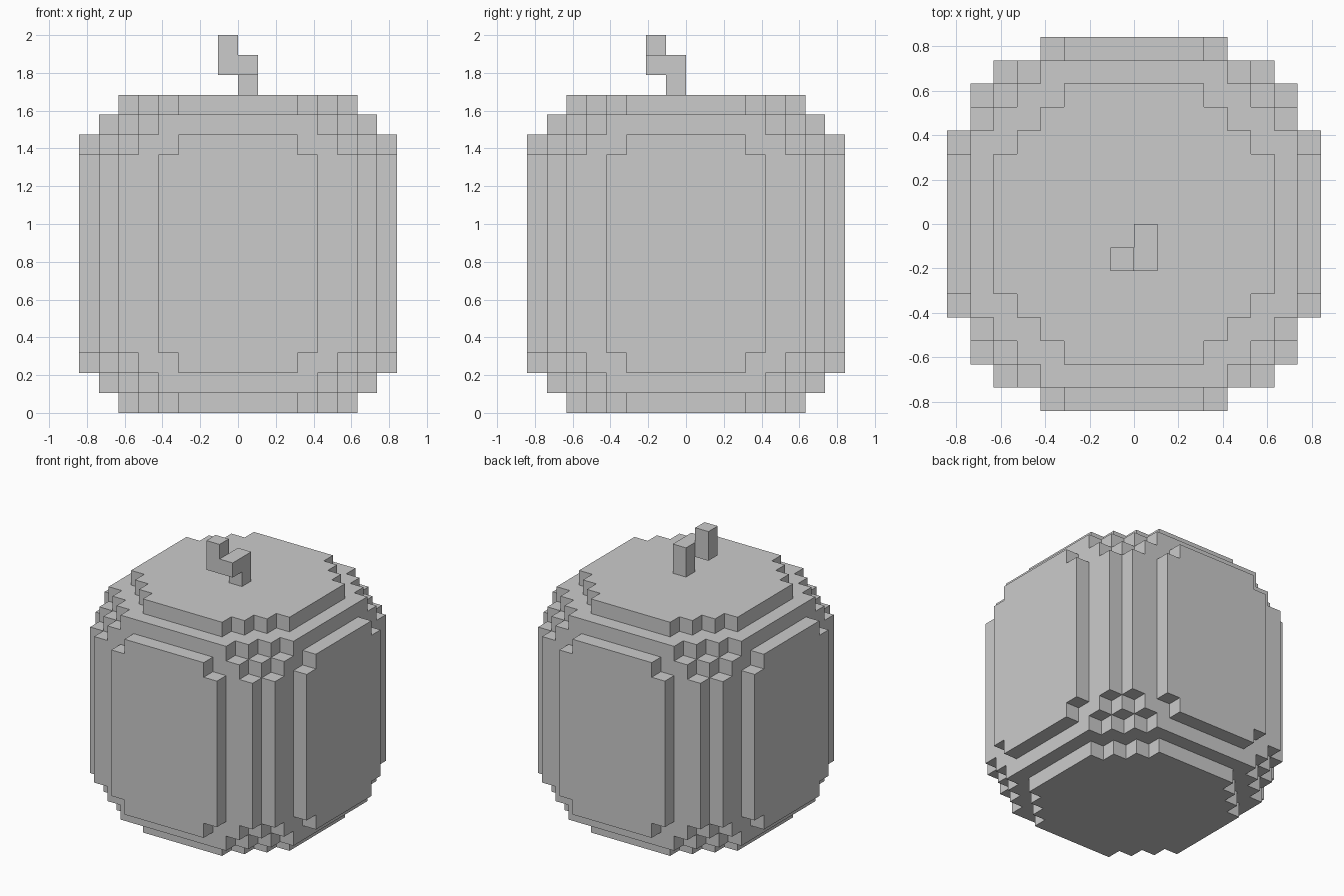
import bpy, bmesh, math
from mathutils import Vector

if "Cube" in bpy.data.objects:
    bpy.data.objects.remove(bpy.data.objects["Cube"])

U = 2 / 19  # edge of one cube


def block_object(name, cells):
    """Outer skin of a set of unit cubes, with flat areas merged."""
    bm = bmesh.new()
    for c in cells:
        for axis in range(3):
            for side in (0, 1):
                n = list(c)
                n[axis] += 2 * side - 1
                if tuple(n) in cells:
                    continue
                a, b = (axis + 1) % 3, (axis + 2) % 3
                corners = [(0, 0), (1, 0), (1, 1), (0, 1)]
                verts = []
                for da, db in (corners if side else corners[::-1]):
                    p = Vector(c)
                    p[axis] += side
                    p[a] += da
                    p[b] += db
                    verts.append(bm.verts.new(p * U))
                bm.faces.new(verts)
    bmesh.ops.remove_doubles(bm, verts=bm.verts, dist=U * 0.01)
    bmesh.ops.dissolve_limit(bm, angle_limit=math.radians(1),
                             verts=bm.verts, edges=bm.edges)
    mesh = bpy.data.meshes.new(name)
    bm.to_mesh(mesh)
    bm.free()
    obj = bpy.data.objects.new(name, mesh)
    bpy.context.collection.objects.link(obj)
    return obj


# Rounded body: half widths per row, for each layer counted from mid height
middle = [8, 8, 8, 8, 7, 7, 6, 4]
layers = [middle] * 5 + [
    [8, 8, 8, 7, 7, 6, 5, 3],
    [7, 7, 7, 7, 6, 5, 4],
    [6, 6, 6, 5, 4, 3],
]
body = set()
for k, rows in enumerate(layers):
    for j, half in enumerate(rows):
        for x in range(-half, half):
            for y in (j, -1 - j):
                for z in (8 + k, 7 - k):
                    body.add((x, y, z))
block_object("pumpkin_body", body)

# Crooked stem
stem = {(0, -1, 16), (0, -1, 17), (0, -2, 17), (-1, -2, 17), (-1, -2, 18)}
block_object("stem", stem)
